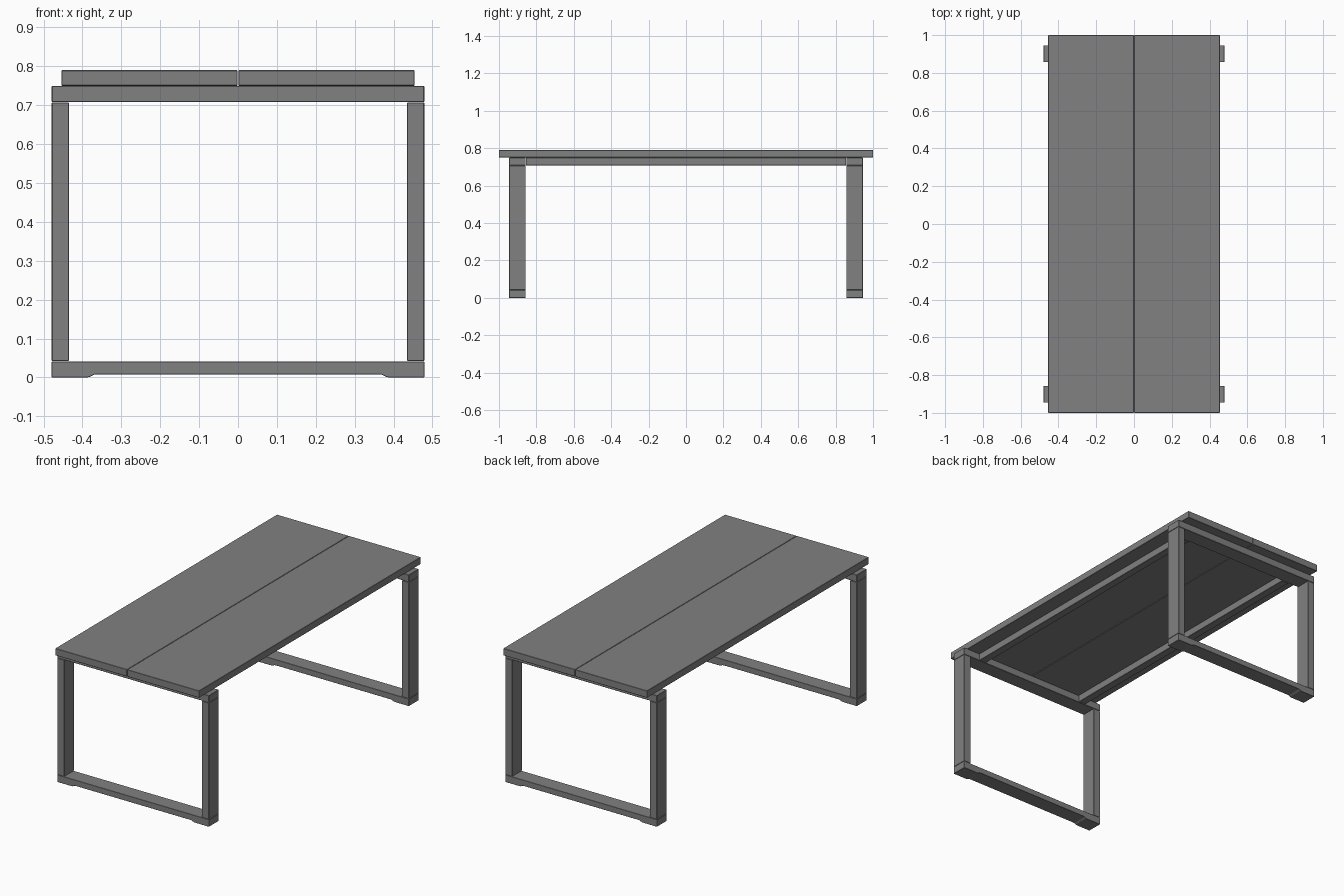
import bpy, bmesh

if "Cube" in bpy.data.objects:
    bpy.data.objects.remove(bpy.data.objects["Cube"])

# Dark grey finish shared by every part
grey = bpy.data.materials.new("dark_grey")
grey.diffuse_color = (0.22, 0.22, 0.22, 1)
grey.use_nodes = True
grey.node_tree.nodes["Principled BSDF"].inputs["Base Color"].default_value = grey.diffuse_color


def prism(name, pts, y0, y1, bevel=0.0015):
    """Extrude an x-z outline from y0 to y1, with a fine edge bevel."""
    bm = bmesh.new()
    face = bm.faces.new([bm.verts.new((x, y0, z)) for x, z in pts])
    ext = bmesh.ops.extrude_face_region(bm, geom=[face])
    verts = [v for v in ext["geom"] if isinstance(v, bmesh.types.BMVert)]
    bmesh.ops.translate(bm, verts=verts, vec=(0, y1 - y0, 0))
    bmesh.ops.recalc_face_normals(bm, faces=bm.faces)
    mesh = bpy.data.meshes.new(name)
    bm.to_mesh(mesh)
    bm.free()
    mesh.materials.append(grey)
    ob = bpy.data.objects.new(name, mesh)
    bpy.context.collection.objects.link(ob)
    mod = ob.modifiers.new("bevel", "BEVEL")
    mod.width = bevel
    mod.segments = 1
    mod.limit_method = "ANGLE"
    return ob


def box(name, x0, x1, y0, y1, z0, z1):
    return prism(name, [(x0, z0), (x1, z0), (x1, z1), (x0, z1)], y0, y1)


# Foot outline with the shallow raised underside
half_foot = [(0.36, 0.008), (0.37, 0.007), (0.382, 0.001), (0.389, 0),
             (0.479, 0), (0.479, 0.041)]
foot = half_foot + [(-x, z) for x, z in reversed(half_foot)]

# Closed end frames
for end, y0, y1 in (("front", -0.946, -0.857), ("back", 0.857, 0.946)):
    prism(end + "_foot_bar", foot, y0, y1, 0.001)
    box(end + "_top_bar", -0.479, 0.479, y0, y1, 0.708, 0.749)
    for side, x0, x1 in (("left", -0.479, -0.435), ("right", 0.435, 0.479)):
        box(f"{end}_{side}_leg", x0, x1, y0, y1, 0.042, 0.707)

# Tabletop boards and the long rails beneath them
for side, s in (("left", -1), ("right", 1)):
    a, b = sorted((s * 0.001, s * 0.454))
    box(side + "_top_board", a, b, -1, 1, 0.75, 0.79)
    a, b = sorted((s * 0.328, s * 0.372))
    box(side + "_long_rail", a, b, -0.856, 0.856, 0.708, 0.749)
